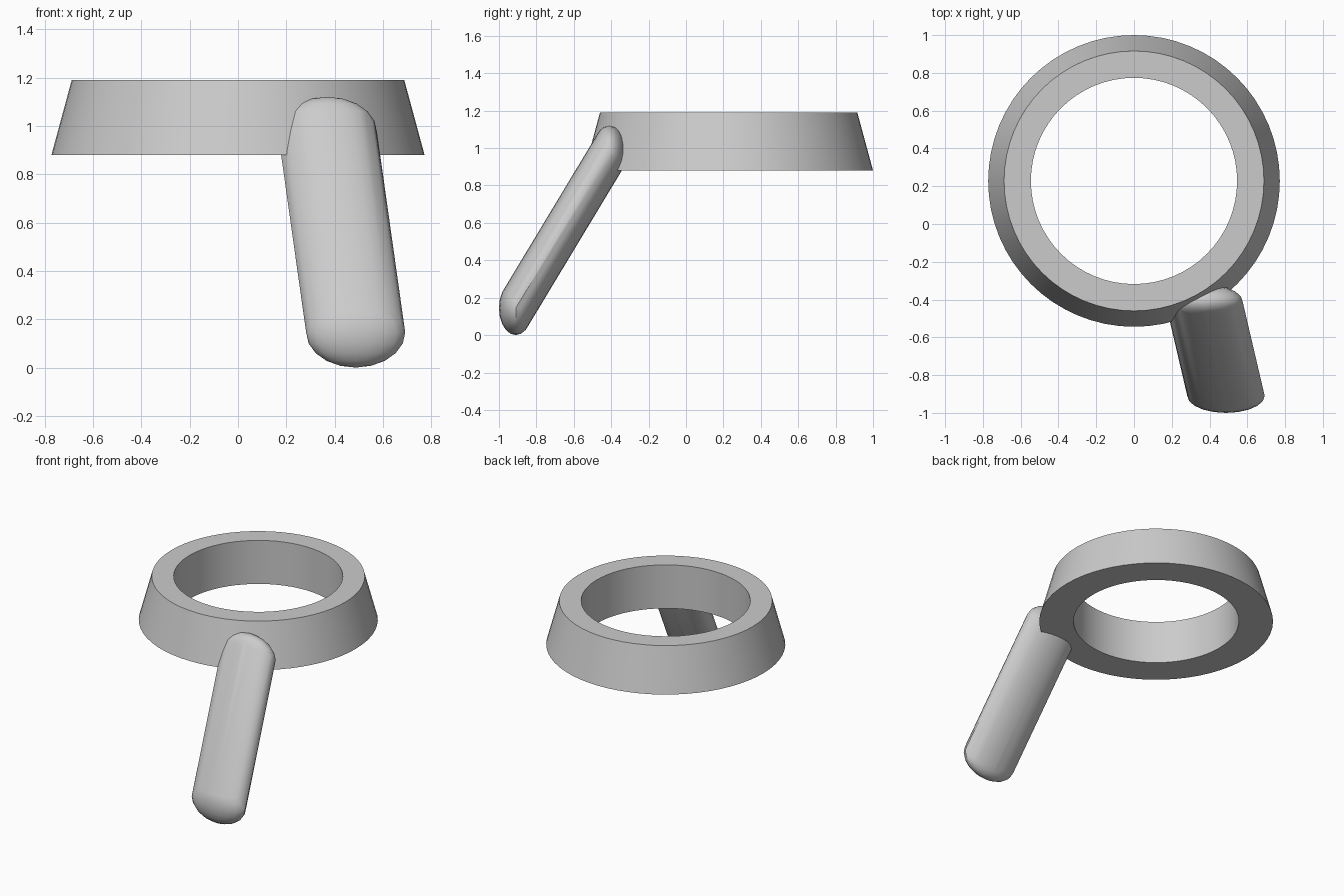
import bpy, bmesh, math
from mathutils import Matrix, Vector

cube = bpy.data.objects.get("Cube")
if cube:
    bpy.data.objects.remove(cube, do_unlink=True)

GREY = (0.6, 0.6, 0.6, 1)
grey = bpy.data.materials.new("plain_grey")
grey.use_nodes = True
grey.diffuse_color = GREY
grey.node_tree.nodes["Principled BSDF"].inputs["Base Color"].default_value = GREY


def finish(bm, name):
    bmesh.ops.recalc_face_normals(bm, faces=bm.faces)
    mesh = bpy.data.meshes.new(name)
    bm.to_mesh(mesh)
    bm.free()
    mesh.materials.append(grey)
    obj = bpy.data.objects.new(name, mesh)
    bpy.context.collection.objects.link(obj)
    bpy.ops.object.select_all(action="DESELECT")
    obj.select_set(True)
    bpy.context.view_layer.objects.active = obj
    bpy.ops.object.shade_smooth_by_angle(angle=math.radians(30))
    return obj


# Ring: closed radius/height profile spun about its own centre
SIDES = 64
bm = bmesh.new()
profile = [(0.546, 0.88), (0.772, 0.88), (0.688, 1.19), (0.546, 1.19)]
verts = [bm.verts.new((r, 0, z)) for r, z in profile]
edges = [bm.edges.new((verts[i], verts[i - 1])) for i in range(len(verts))]
bmesh.ops.spin(bm, geom=verts + edges, cent=(0, 0, 0), axis=(0, 0, 1),
               angle=math.tau, steps=SIDES, use_duplicate=False)
bmesh.ops.remove_doubles(bm, verts=bm.verts, dist=0.0005)
bmesh.ops.translate(bm, verts=bm.verts, vec=(0, 0.228, 0))
finish(bm, "ring")

# Handle: skin stretched between two flattened balls
bm = bmesh.new()
flatten = Matrix.Diagonal((0.205, 0.09, 0.145, 1))
for centre in (Vector((0.487, -0.91, 0.145)), Vector((0.37, -0.41, 0.975))):
    bmesh.ops.create_uvsphere(bm, u_segments=20, v_segments=10, radius=1,
                              matrix=Matrix.Translation(centre) @ flatten)
hull = bmesh.ops.convex_hull(bm, input=bm.verts)
bmesh.ops.delete(bm, geom=[v for v in hull["geom_interior"]
                           if isinstance(v, bmesh.types.BMVert)], context="VERTS")
hull_faces = [f for f in bm.faces]
bmesh.ops.dissolve_limit(bm, angle_limit=0.01, verts=bm.verts, edges=bm.edges)
finish(bm, "handle")
